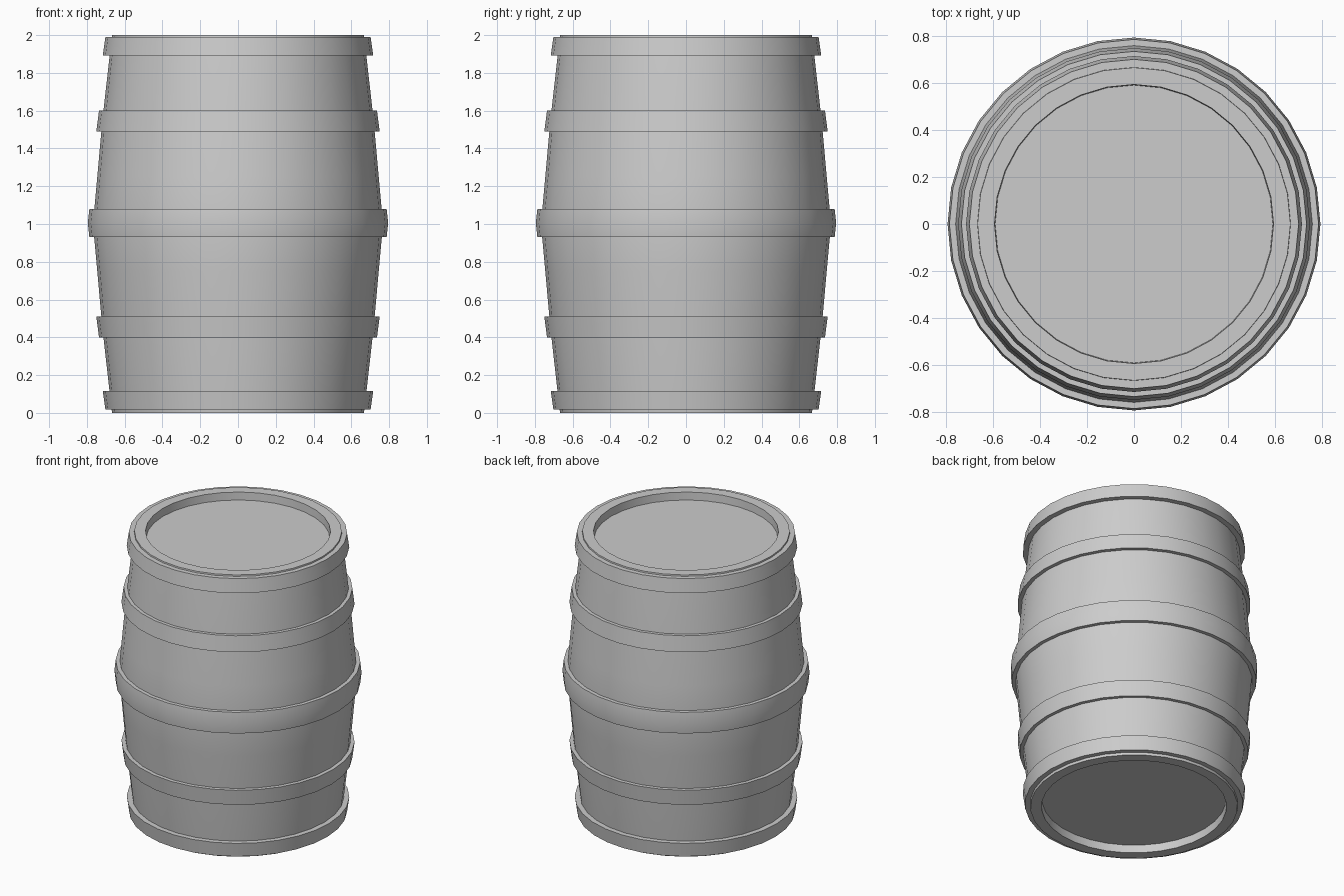
import bpy, bmesh, math

if "Cube" in bpy.data.objects:
    bpy.data.objects.remove(bpy.data.objects["Cube"])

SEGMENTS = 32

grey = bpy.data.materials.new("plain_grey")
grey.diffuse_color = (0.604, 0.604, 0.604, 1)
grey.use_nodes = True
grey.node_tree.nodes["Principled BSDF"].inputs["Base Color"].default_value = grey.diffuse_color


def lathe(name, profile, closed):
    """Spin (radius, height) points around z; an open profile is capped at both ends."""
    bm = bmesh.new()
    rings = []
    for r, z in profile:
        rings.append([bm.verts.new((r * math.cos(a), r * math.sin(a), z))
                      for a in (2 * math.pi * i / SEGMENTS for i in range(SEGMENTS))])
    pairs = list(zip(rings, rings[1:]))
    if closed:
        pairs.append((rings[-1], rings[0]))
    else:
        bm.faces.new(rings[0])
        bm.faces.new(rings[-1])
    for low, high in pairs:
        for i in range(SEGMENTS):
            j = (i + 1) % SEGMENTS
            bm.faces.new((low[i], low[j], high[j], high[i]))
    bmesh.ops.recalc_face_normals(bm, faces=bm.faces)
    mesh = bpy.data.meshes.new(name)
    bm.to_mesh(mesh)
    bm.free()
    mesh.materials.append(grey)
    obj = bpy.data.objects.new(name, mesh)
    bpy.context.collection.objects.link(obj)
    bpy.ops.object.select_all(action='DESELECT')
    obj.select_set(True)
    bpy.context.view_layer.objects.active = obj
    bpy.ops.object.shade_smooth_by_angle(angle=math.radians(30))
    return obj


# Bulging body with recessed ends: lower half, mirrored upward about z = 1
half = [(0.592, 0.055), (0.595, 0.0), (0.667, 0.0), (0.681, 0.12), (0.72, 0.47), (0.745, 0.75)]
body = half + [(0.768, 1.0)] + [(r, 2 - z) for r, z in reversed(half)]
lathe("barrel_body", body, False)


# Hoops: outer (radius, height) points from bottom to top, inner side sunk in the body
def hoop(name, outer):
    inner = [(r - 0.06, z) for r, z in reversed(outer)]
    lathe(name, outer + inner, True)


hoop("bottom_hoop", [(0.702, 0.018), (0.716, 0.117)])
hoop("lower_hoop", [(0.736, 0.40), (0.75, 0.51)])
hoop("middle_hoop", [(0.787, 0.93), (0.795, 1.005), (0.787, 1.08)])
hoop("upper_hoop", [(0.75, 1.49), (0.736, 1.60)])
hoop("top_hoop", [(0.716, 1.893), (0.702, 1.99)])
